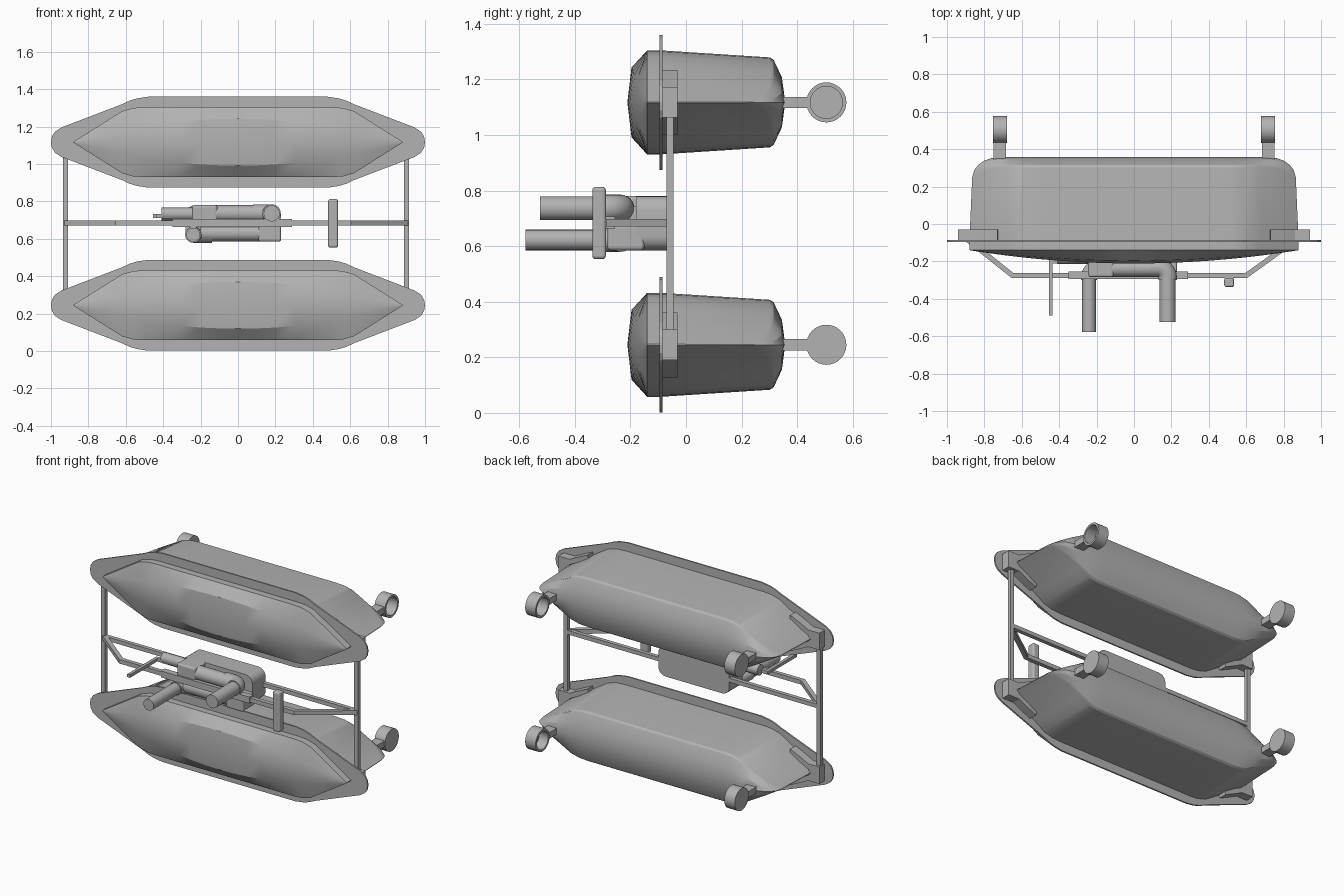
import bpy, bmesh, math
from mathutils import Vector

if "Cube" in bpy.data.objects:
    bpy.data.objects.remove(bpy.data.objects["Cube"])

grey = bpy.data.materials.new("plain_grey")
grey.diffuse_color = (0.45, 0.45, 0.45, 1)
grey.use_nodes = True
grey.node_tree.nodes["Principled BSDF"].inputs["Base Color"].default_value = grey.diffuse_color


def finish(name, bm, smooth=None):
    bmesh.ops.recalc_face_normals(bm, faces=bm.faces)
    me = bpy.data.meshes.new(name)
    bm.to_mesh(me)
    bm.free()
    ob = bpy.data.objects.new(name, me)
    bpy.context.collection.objects.link(ob)
    me.materials.append(grey)
    if smooth:
        bpy.ops.object.select_all(action='DESELECT')
        ob.select_set(True)
        bpy.context.view_layer.objects.active = ob
        bpy.ops.object.shade_smooth_by_angle(angle=math.radians(smooth))
    return ob


def prism(name, outline, y0, y1, smooth=None):
    """Extrude an (x, z) outline from y0 to y1."""
    bm = bmesh.new()
    f = bm.faces.new([bm.verts.new((x, y0, z)) for x, z in outline])
    new = bmesh.ops.extrude_face_region(bm, geom=[f])["geom"]
    bmesh.ops.translate(bm, vec=(0, y1 - y0, 0),
                        verts=[v for v in new if isinstance(v, bmesh.types.BMVert)])
    return finish(name, bm, smooth)


def box(name, x0, x1, y0, y1, z0, z1, bevel=0):
    ob = prism(name, [(x0, z0), (x1, z0), (x1, z1), (x0, z1)], y0, y1)
    if bevel:
        m = ob.modifiers.new("round", 'BEVEL')
        m.width, m.segments = bevel, 3
    return ob


def sweep(name, path, r, n=24, inner=0, turn=0, smooth=35):
    """Sweep a regular n-gon along a path; an inner radius makes it a tube."""
    bm = bmesh.new()
    pts = [Vector(p) for p in path]
    up = Vector((0, 0, 1))
    stations = []
    for i, p in enumerate(pts):
        a = (p - pts[i - 1]).normalized() if i else Vector()
        b = (pts[i + 1] - p).normalized() if i < len(pts) - 1 else Vector()
        t = (a + b).normalized()
        k = 1 / t.dot(b if i == 0 else a)
        stations.append((p, t.cross(up).normalized() * k))

    def rings(rad):
        out = []
        for p, side in stations:
            angs = [turn + 2 * math.pi * j / n for j in range(n)]
            out.append([bm.verts.new(p + side * rad * math.cos(q) + up * rad * math.sin(q))
                        for q in angs])
        for a, b in zip(out, out[1:]):
            for j in range(n):
                bm.faces.new((a[j], a[(j + 1) % n], b[(j + 1) % n], b[j]))
        return out
    outer = rings(r)
    if inner:
        inn = rings(inner)
        for e in (0, -1):
            for j in range(n):
                k = (j + 1) % n
                bm.faces.new((outer[e][j], outer[e][k], inn[e][k], inn[e][j]))
    else:
        bm.faces.new(outer[0])
        bm.faces.new(outer[-1])
    return finish(name, bm, smooth)


def square_bar(name, path, width):
    return sweep(name, path, width / math.sqrt(2), 4, turn=math.pi / 4, smooth=None)


def lerp(table, x):
    for (a, p), (b, q) in zip(table, table[1:]):
        if x <= b:
            return p + (q - p) * (x - a) / (b - a)
    return table[-1][1]


# Hull: cross-sections along x with a pointed hexagonal plan
HALF = [(0, .187), (.5, .187), (.56, .183), (.62, .166), (.88, .002)]
STEPS = [0, .1, .2, .3, .4, .5, .53, .56, .59, .62, .68, .74, .78, .82, .85, .87, .88]


def hull(name, zc):
    bm = bmesh.new()
    loops = []
    for x in [-s for s in STEPS[:0:-1]] + STEPS:
        h = lerp(HALF, abs(x))
        bulge = 1 - (x / .88) ** 2
        t = max(0, (abs(x) - .74) / .14)
        yb = .25 + .107 * math.sqrt(max(0, 1 - t * t))
        lens = .125 * bulge + .0005
        half = [(-.14 - .056 * bulge, lens), (-.14, h), (-.09, h), (yb - .055, .865 * h),
                (yb - .042, .82 * h), (yb - .012, .48 * h)]
        sec = [(-.14 - .071 * bulge, 0)] + half + [(yb, 0)] + [(y, -z) for y, z in half[::-1]]
        loops.append([bm.verts.new((x * (1 - .05 * max(0, y + .09)), y, zc + z))
                      for y, z in sec])
    n = len(loops[0])
    for a, b in zip(loops, loops[1:]):
        for j in range(n):
            bm.faces.new((a[j], a[(j + 1) % n], b[(j + 1) % n], b[j]))
    bm.faces.new(loops[0])
    bm.faces.new(loops[-1])
    finish(name, bm, 26)


# Flange outline, one quarter mirrored to four
Q = [(.995, .03), (.978, .057), (.944, .079), (.62, .203), (.58, .222), (.54, .234), (.48, .243)]
side = [(x, -z) for x, z in Q[::-1]] + [(1, 0)] + Q
outline = side + [(-x, -z) for x, z in side]

for tag, zc in (("lower", .245), ("upper", 1.117)):
    hull(tag + "_hull", zc)
    prism(tag + "_flange", [(x, zc + z) for x, z in outline], -.095, -.085)
    for s, end in ((-1, "left"), (1, "right")):
        # Clamp: end block with two arms hugging the hull tip
        box(f"{tag}_{end}_clamp_block", *sorted((s * .86, s * .94)), -.085, -.03,
            zc - .055, zc + .055)
        for d in (-1, 1):
            prism(f"{tag}_{end}_clamp_arm",
                  [(s * x, zc + d * z) for x, z in
                   [(.9, .025), (.9, .055), (.86, .055), (.8, .085), (.73, .117),
                    (.725, .088), (.78, .06), (.86, .02)]], -.085, -.03)
        # Rear eye on a short stem
        box(f"{tag}_{end}_eye_stem", *sorted((s * .685, s * .75)), .33, .445,
            zc - .02, zc + .02)
        open_eye = s > 0
        sweep(f"{tag}_{end}_eye", [(s * .68, .505, zc), (s * .755, .505, zc)], .072, 32,
              inner=.058 if open_eye else 0)
        if open_eye and tag == "lower":
            sweep("lower_eye_cap", [(.745, .505, zc), (.755, .505, zc)], .0715, 32)

# Frame: posts, straight cross bar and bent front bar
for x in (-.923, .9):
    box("frame_post", x - .013, x + .013, -.071, -.045, .21, 1.15)
square_bar("straight_cross_bar", [(-.92, -.058, .684), (.9, -.058, .684)], .026)
square_bar("bent_front_bar", [(-.92, -.06, .684), (-.65, -.275, .684),
                              (.6, -.275, .684), (.9, -.06, .684)], .027)

# Motor: rounded back slab and two horizontal barrels
R = .05
slab = []
for cx, cz, a0 in ((.18, .73, 0), (-.23, .73, 90), (-.23, .635, 180), (.18, .635, 270)):
    for k in range(6):
        a = math.radians(a0 + 18 * k)
        slab.append((cx + R * math.cos(a), cz + R * math.sin(a)))
prism("motor_slab", slab, -.18, -.045, 35)
sweep("upper_barrel", [(-.12, -.238, .735), (.14, -.238, .735)], .045)
sweep("lower_barrel", [(-.2, -.238, .63), (.13, -.238, .63)], .045)
box("motor_core", -.2, .15, -.245, -.15, .62, .745)
box("upper_gear_case", -.245, -.11, -.283, -.15, .688, .78, .012)
box("lower_gear_case", .11, .23, -.283, -.15, .585, .678, .012)
box("motor_lug", -.35, .29, -.295, -.255, .664, .706)


# Exhaust pipes bending forward out of the barrels
def pipe(name, x, z, s, y_end, r):
    bend = [(x - s * .05 * (1 - math.sin(a)), -.285 + .05 * math.cos(a), z)
            for a in [math.radians(15 * k) for k in range(7)]]
    sweep(name + "_elbow", [(x - s * .1, -.235, z)] + bend + [(x, -.3, z)], r + .006)
    sweep(name, [(x, -.28, z), (x, y_end, z)], r)


pipe("upper_pipe", .18, .736, 1, -.525, .043)
pipe("lower_pipe", -.24, .622, -1, -.578, .037)

# Crank: starter housing, shaft and handle
sweep("starter_housing", [(-.41, -.18, .733), (-.2, -.18, .733)], .034)
square_bar("crank_shaft", [(-.455, -.2, .722), (-.36, -.2, .722)], .02)
box("crank_handle", -.455, -.435, -.49, -.19, .712, .732)

# Control pedal on the front bar
box("control_plate", .482, .535, -.337, -.288, .553, .813, .012)
